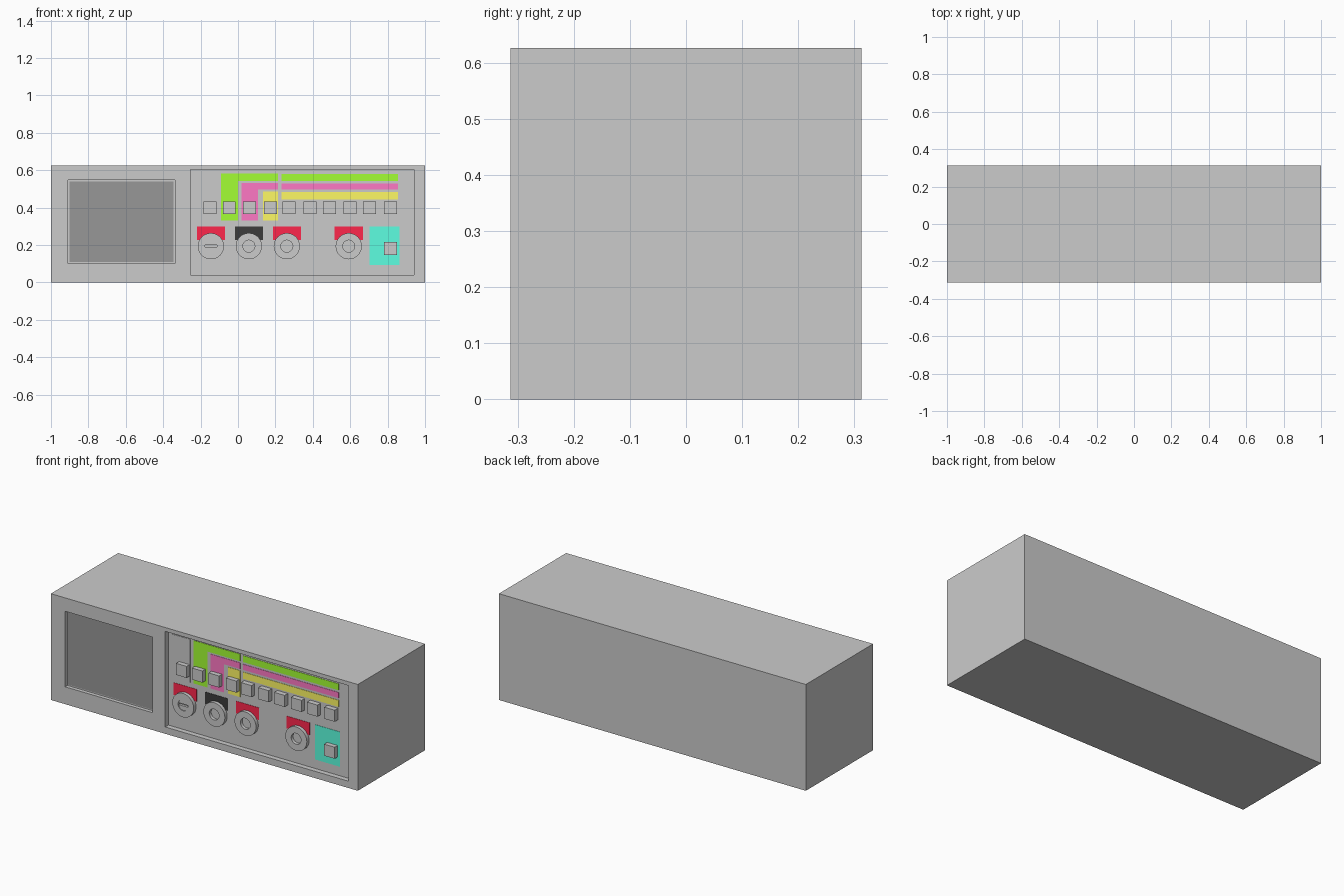
import bpy, bmesh, math

if "Cube" in bpy.data.objects:
    bpy.data.objects.remove(bpy.data.objects["Cube"])

FRONT = -0.313      # front face of the case
PANEL = -0.283      # floor of the control recess


def material(name, rgb):
    m = bpy.data.materials.new(name)
    m.diffuse_color = (*rgb, 1)
    m.use_nodes = True
    m.node_tree.nodes["Principled BSDF"].inputs["Base Color"].default_value = m.diffuse_color
    return m


red = material("red", (1, 0.02, 0.073))
black = material("black", (0.045, 0.045, 0.045))
green = material("green", (0.37, 1, 0.033))
pink = material("pink", (1, 0.19, 0.56))
yellow = material("yellow", (1, 0.95, 0.13))
teal = material("teal", (0.11, 1, 0.75))
screen_grey = material("screen_grey", (0.31, 0.31, 0.31))
patch_grey = material("patch_grey", (0.65, 0.65, 0.65))


def finish(name, bm, mat=None):
    bmesh.ops.recalc_face_normals(bm, faces=bm.faces)
    me = bpy.data.meshes.new(name)
    bm.to_mesh(me)
    bm.free()
    ob = bpy.data.objects.new(name, me)
    bpy.context.collection.objects.link(ob)
    if mat:
        me.materials.append(mat)
    return ob


def prism(name, outline, y0, y1, mat=None):
    """Extrude an x-z outline from y0 to y1."""
    bm = bmesh.new()
    face = bm.faces.new([bm.verts.new((x, y0, z)) for x, z in outline])
    ext = bmesh.ops.extrude_face_region(bm, geom=[face])
    for v in ext["geom"]:
        if isinstance(v, bmesh.types.BMVert):
            v.co.y = y1
    return finish(name, bm, mat)


def rect(x0, x1, z0, z1):
    return [(x0, z0), (x1, z0), (x1, z1), (x0, z1)]


def decal(name, outline, mat):
    return prism(name, outline, PANEL + 0.002, PANEL - 0.002, mat)


def ring(name, cx, cz, r_in, r_out, y0, y1, n=32):
    bm = bmesh.new()
    loops = []
    for r, y in ((r_in, y0), (r_out, y0), (r_out, y1), (r_in, y1)):
        loops.append([bm.verts.new((cx + r * math.cos(2 * math.pi * i / n), y,
                                    cz + r * math.sin(2 * math.pi * i / n))) for i in range(n)])
    for k in range(4):
        a, b = loops[k], loops[(k + 1) % 4]
        for i in range(n):
            j = (i + 1) % n
            bm.faces.new((a[i], a[j], b[j], b[i]))
    ob = finish(name, bm)
    for p in ob.data.polygons:      # smooth walls, flat ends
        p.use_smooth = abs(p.normal.y) < 0.5
    ob.data.set_sharp_from_angle(angle=math.radians(40))
    return ob


# Case with two recesses cut in the front
case = prism("case", rect(-1, 1, 0, 0.626), FRONT, -FRONT)
panel_cut = prism("panel_cutter", rect(-0.255, 0.94, 0.04, 0.603), FRONT - 0.1, PANEL)
screen_cut = prism("screen_cutter", rect(-0.908, -0.338, 0.102, 0.547), FRONT - 0.1, FRONT + 0.022)
for cutter in (panel_cut, screen_cut):
    cutter.hide_render = True
    mod = case.modifiers.new("recess", "BOOLEAN")
    mod.operation = "DIFFERENCE"
    mod.solver = "EXACT"
    mod.object = cutter
    bpy.context.view_layer.objects.active = case
    bpy.ops.object.modifier_apply(modifier=mod.name)
    bpy.data.objects.remove(cutter)

# Display screen
prism("screen", rect(-0.90, -0.346, 0.11, 0.539), FRONT + 0.024, FRONT + 0.018, screen_grey)

# Coloured function stripes: a column that turns into a bar along the top
decal("mode_patch", rect(-0.232, -0.112, 0.33, 0.583), patch_grey)
for name, x0, x1, z1, z0, mat in (
        ("green", -0.091, 0.0, 0.583, 0.542, green),
        ("pink", 0.02, 0.107, 0.532, 0.496, pink),
        ("yellow", 0.133, 0.214, 0.486, 0.444, yellow)):
    decal(name + "_column",
          [(x0, 0.33), (x1, 0.33), (x1, z0), (0.214, z0), (0.214, z1), (x0, z1)]
          if x1 < 0.2 else rect(x0, x1, 0.33, z1), mat)
    decal(name + "_bar", rect(0.232, 0.855, z0, z1 - 0.003), mat)

# Push buttons
HALF = 0.034
for i, x in enumerate((-0.15, -0.047, 0.062, 0.174, 0.273, 0.385, 0.489, 0.599, 0.703, 0.815)):
    prism(f"button_{i + 1}", rect(x - HALF, x + HALF, 0.366, 0.434), PANEL + 0.002, FRONT - 0.0)

# Power switch on its backing patch
decal("power_patch", rect(0.702, 0.863, 0.094, 0.299), teal)
prism("power_button", rect(0.815 - HALF, 0.815 + HALF, 0.148, 0.216), PANEL + 0.002, FRONT)

# Input sockets with coloured tabs above
JZ = 0.194
for name, x, mat in (("current", -0.145, red), ("common", 0.058, black),
                     ("volt", 0.261, red), ("high_current", 0.592, red)):
    ring(name + "_socket", x, JZ, 0.032, 0.07, PANEL + 0.002, PANEL - 0.022)
    decal(name + "_tab", rect(x - 0.075, x + 0.075, 0.228, 0.3), mat)
    prism(name + "_socket_floor", [(x + 0.034 * math.cos(a * math.pi / 12), JZ + 0.034 * math.sin(a * math.pi / 12))
                                   for a in range(24)], PANEL + 0.002, PANEL - 0.004)

# Slotted fuse cap in the first socket
for name, s in (("upper", 1), ("lower", -1)):
    pts = [(-0.145 + 0.032 * math.cos(math.radians(a)), JZ + s * 0.032 * math.sin(math.radians(a)))
           for a in range(10, 171, 10)]
    prism(name + "_fuse_cap", pts, PANEL, PANEL - 0.018)
